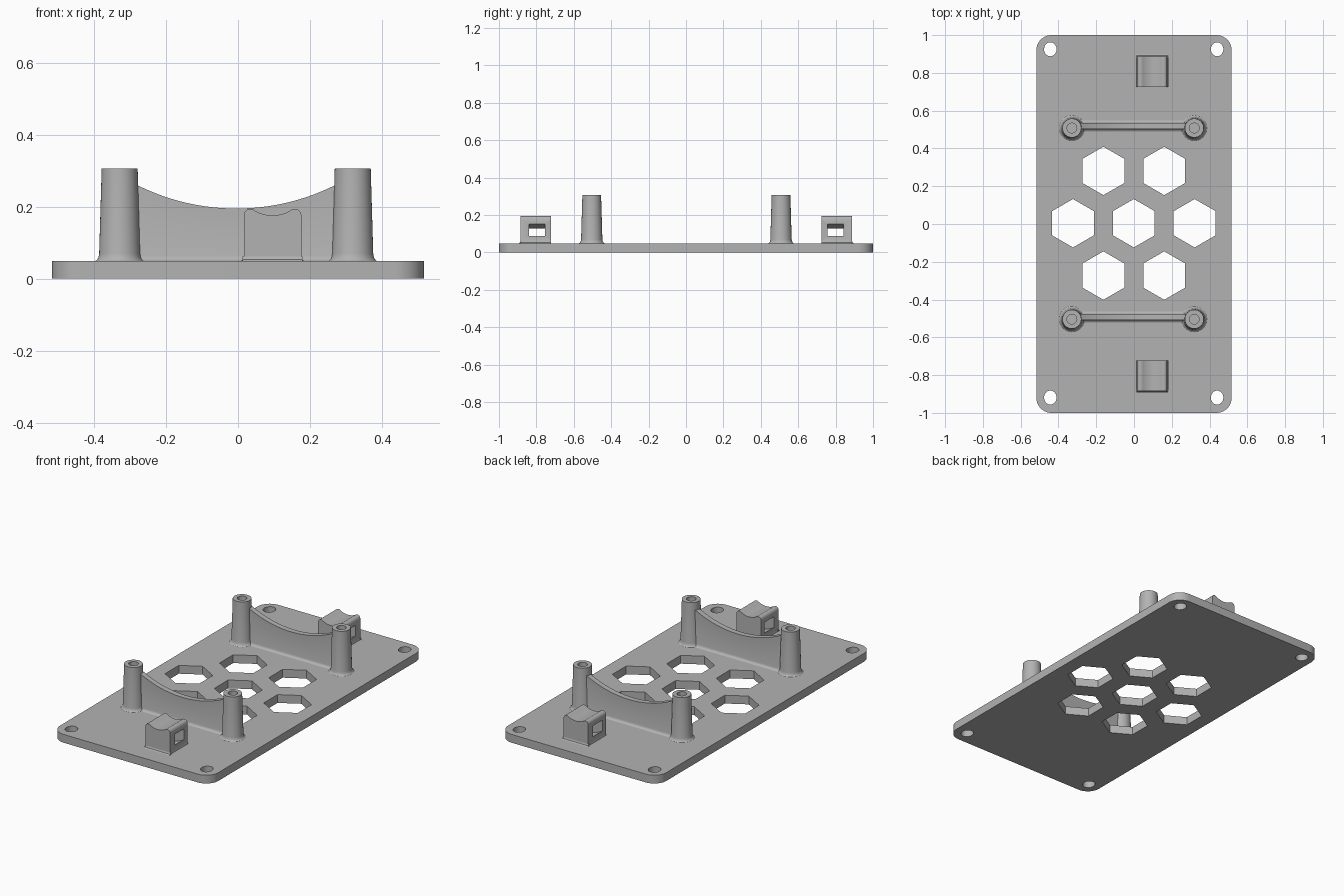
import bpy, bmesh, math
from mathutils import Vector

if "Cube" in bpy.data.objects:
    bpy.data.objects.remove(bpy.data.objects["Cube"])

grey = bpy.data.materials.new("light grey")
grey.use_nodes = True
GREY = (0.45, 0.45, 0.45, 1)
grey.diffuse_color = GREY
grey.node_tree.nodes["Principled BSDF"].inputs["Base Color"].default_value = GREY

BASE = 0.049      # top of the plate
MID = -0.005      # centre line of the posts


def finish(name, bm, smooth=True):
    bmesh.ops.recalc_face_normals(bm, faces=bm.faces[:])
    mesh = bpy.data.meshes.new(name)
    bm.to_mesh(mesh)
    bm.free()
    mesh.materials.append(grey)
    obj = bpy.data.objects.new(name, mesh)
    bpy.context.collection.objects.link(obj)
    if smooth:
        bpy.ops.object.select_all(action='DESELECT')
        obj.select_set(True)
        bpy.context.view_layer.objects.active = obj
        bpy.ops.object.shade_smooth_by_angle(angle=math.radians(35))
    return obj


def loft(bm, rings, caps=True, closed=False):
    """Skin a list of closed point rings."""
    loops = [[bm.verts.new(p) for p in ring] for ring in rings]
    pairs = list(zip(loops, loops[1:]))
    if closed:
        pairs.append((loops[-1], loops[0]))
    for a, b in pairs:
        for i in range(len(a)):
            j = (i + 1) % len(a)
            bm.faces.new((a[i], a[j], b[j], b[i]))
    if caps and not closed:
        bm.faces.new(loops[0])
        bm.faces.new(loops[-1])


def ellipse(cx, cy, rx, ry, z, n, start=0.0):
    return [(cx + rx * math.cos(start + math.tau * i / n),
             cy + ry * math.sin(start + math.tau * i / n), z) for i in range(n)]


def cut(target, cutter):
    cutter.hide_render = True
    mod = target.modifiers.new("cut", 'BOOLEAN')
    mod.operation, mod.solver, mod.object = 'DIFFERENCE', 'EXACT', cutter
    bpy.ops.object.select_all(action='DESELECT')
    bpy.context.view_layer.objects.active = target
    target.select_set(True)
    bpy.ops.object.modifier_apply(modifier=mod.name)
    bpy.data.objects.remove(cutter)
    bpy.ops.object.shade_smooth_by_angle(angle=math.radians(35))


# Rounded base plate
def plate_ring(z, r=0.08, w=0.517, d=1.0, n=10):
    pts = []
    for k, (sx, sy) in enumerate([(1, 1), (-1, 1), (-1, -1), (1, -1)]):
        for i in range(n + 1):
            a = math.pi / 2 * (k + i / n)
            pts.append((sx * (w - r) + r * math.cos(a), sy * (d - r) + r * math.sin(a), z))
    return pts


bm = bmesh.new()
loft(bm, [plate_ring(0), plate_ring(BASE)])
plate = finish("base_plate", bm)

# Screw holes and hexagonal vents
bm = bmesh.new()
for x in (-0.443, 0.44):
    for y in (-0.919, 0.925):
        loft(bm, [ellipse(x, y, 0.033, 0.037, z, 32) for z in (-0.1, 0.2)])
for row, xs in ((-1, (-0.5, 0.5)), (0, (-1, 0, 1)), (1, (-0.5, 0.5))):
    for x in xs:
        loft(bm, [ellipse(0.322 * x - 0.001, 0.277 * row + 0.004, 0.128, 0.128, z, 6, math.pi / 6)
                  for z in (-0.1, 0.2)])
cut(plate, finish("plate_cutter", bm, False))


# Tapered hollow posts: (radius, height) profile, outside up then down the bore
POST = [(0.07, BASE - 0.005), (0.068, BASE), (0.063, 0.052), (0.059, 0.059), (0.057, 0.07),
        (0.05, 0.306), (0.026, 0.306), (0.026, 0.15)]


def post(name, x, y):
    bm = bmesh.new()
    loft(bm, [ellipse(x, y, r, r, z, 40) for r, z in POST])
    finish(name, bm)


# Thin scooped wall with a filleted foot
def wall(name, y, half=0.016, n=32):
    bm = bmesh.new()
    rings = []
    for i in range(n + 1):
        x = -0.29 + 0.58 * i / n
        top = 0.809 - math.sqrt(0.614 ** 2 - x * x)
        side = [(half + 0.014, BASE - 0.005), (half + 0.013, BASE), (half + 0.006, 0.052),
                (half + 0.002, 0.057), (half, 0.064), (half, top)]
        rings.append([(MID + x, y + w, z) for w, z in side]
                     + [(MID + x, y - w, z) for w, z in reversed(side)])
    loft(bm, rings)
    finish(name, bm)


# Cradle block with a dished top and a curved slot for a strap
def clip(name, y0, y1, out):
    cx, hw = 0.096, 0.08
    top = [(-hw, 0.178), (-0.077, 0.186), (-0.072, 0.191), (-0.064, 0.194), (-0.055, 0.193)]
    top += [(0.055 * i / 6, 0.176 + 0.016 * (i / 6) ** 2) for i in range(-5, 6)]
    top += [(-x, z) for x, z in reversed(top[:5])]
    outline = [(-hw - 0.01, BASE - 0.005), (-hw - 0.009, BASE), (-hw - 0.003, 0.053), (-hw, 0.062)]
    outline = outline + top + [(-x, z) for x, z in reversed(outline)]
    bm = bmesh.new()
    loft(bm, [[(cx + x, y, z) for x, z in outline] for y in (y0, y1)])
    block = finish(name, bm)

    bm = bmesh.new()
    rings = []
    ym = (y0 + y1) / 2 - 0.006 * out
    for i in range(-10, 11):
        x = 0.0105 * i
        lift = 0.025 * (x / hw) ** 2
        rings.append([(cx + x, ym + a * 0.043, z + lift)
                      for a, z in ((-1, 0.064), (1, 0.064), (1, 0.127), (-1, 0.127))])
    loft(bm, rings)
    cut(block, finish(name + "_cutter", bm, False))

    # Fillet along the outer foot
    yo = y1 if out > 0 else y0
    bm = bmesh.new()
    foot = [(-0.01, BASE - 0.005), (0.009, BASE - 0.005), (0.009, BASE), (0.003, 0.053),
            (0, 0.062), (-0.01, 0.062)]
    loft(bm, [[(cx + s * (hw + 0.003), yo + out * w, z) for w, z in foot] for s in (-1, 1)])
    finish(name + "_fillet", bm)


for end, y in (("front", -0.504), ("back", 0.508)):
    post(end + "_right_post", MID - 0.324, y)
    post(end + "_left_post", MID + 0.324, y)
    wall(end + "_wall", y + 0.011)
clip("front_strap_clip", -0.885, -0.722, -1)
clip("back_strap_clip", 0.724, 0.888, 1)
